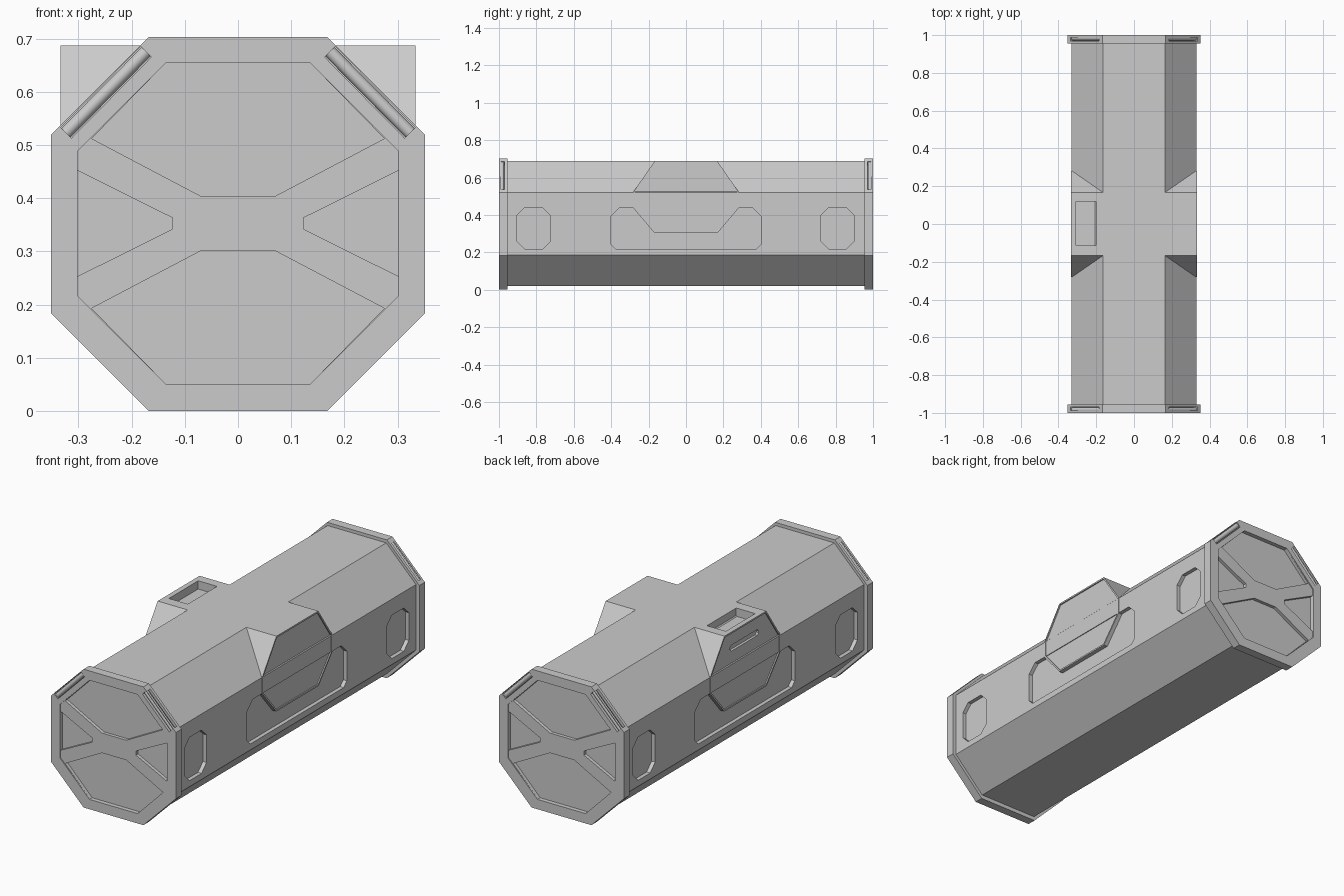
import bpy, bmesh, math
from mathutils import Vector

if "Cube" in bpy.data.objects:
    bpy.data.objects.remove(bpy.data.objects["Cube"])


def prism(name, pts, axis, a, b):
    """Extrude a 2D profile along x (pts = y,z), y (pts = x,z) or z (pts = x,y)."""
    place = {'x': lambda u, v, t: (t, u, v),
             'y': lambda u, v, t: (u, t, v),
             'z': lambda u, v, t: (u, v, t)}[axis]
    bm = bmesh.new()
    lo = [bm.verts.new(place(u, v, a)) for u, v in pts]
    hi = [bm.verts.new(place(u, v, b)) for u, v in pts]
    bm.faces.new(lo)
    bm.faces.new(hi)
    n = len(pts)
    for i in range(n):
        bm.faces.new((lo[i], lo[(i + 1) % n], hi[(i + 1) % n], hi[i]))
    bmesh.ops.recalc_face_normals(bm, faces=bm.faces)
    me = bpy.data.meshes.new(name)
    bm.to_mesh(me)
    bm.free()
    ob = bpy.data.objects.new(name, me)
    bpy.context.collection.objects.link(ob)
    return ob


def carve(ob, cutters):
    """Subtract the cutters, bake the result and delete the cutters."""
    for c in cutters:
        m = ob.modifiers.new("cut", 'BOOLEAN')
        m.operation, m.solver, m.object = 'DIFFERENCE', 'EXACT', c
    bpy.context.view_layer.update()
    dg = bpy.context.evaluated_depsgraph_get()
    me = bpy.data.meshes.new_from_object(ob.evaluated_get(dg))
    ob.modifiers.clear()
    ob.data = me
    for c in cutters:
        bpy.data.objects.remove(c, do_unlink=True)


def octagon(u0, u1, v0, v1, ct, cb=None):
    """Rectangle with its top corners cut by ct and its bottom corners by cb."""
    cb = ct if cb is None else cb
    return [(u0 + cb, v0), (u1 - cb, v0), (u1, v0 + cb), (u1, v1 - ct),
            (u1 - ct, v1), (u0 + ct, v1), (u0, v1 - ct), (u0, v0 + cb)]


# Octagonal body with recessed side panels
body = prism("body", octagon(-.332, .332, .02, .687, .167), 'y', -.96, .96)
cuts = []
for s in (-1, 1):
    for y in (-.815, .81):
        cuts.append(prism("cut", octagon(y - .088, y + .088, .218, .438, .04),
                          'x', s * .312, s * .4))
    cuts.append(prism("cut", octagon(-.4, .4, .218, .438, .045, .025),
                      'x', s * .312, s * .4))
carve(body, cuts)

# Side pods filling the chamfered corners, with a shallow recessed face
outer = [(-.17, .305), (.17, .305), (.28, .435), (.28, .525),
         (.168, .687), (-.168, .687), (-.28, .525), (-.28, .435)]
inner = [(-.166, .313), (.166, .313), (.272, .438), (.272, .523),
         (.165, .679), (-.165, .679), (-.272, .523), (-.272, .438)]
for s, side in ((-1, "left"), (1, "right")):
    pod = prism(side + "_pod", outer, 'x', s * .165, s * .334)
    cuts = [prism("cut", inner, 'x', s * .328, s * .4)]
    if s < 0:
        # tray in the top and a slim slot in the side of the left pod
        cuts.append(prism("cut", [(-.308, -.115), (-.202, -.115), (-.202, .12), (-.308, .12)],
                          'z', .645, .75))
        cuts.append(prism("cut", octagon(-.115, .115, .585, .615, .01), 'x', -.315, -.4))
    carve(pod, cuts)

# End caps: recessed face, four pockets leaving an X brace, diagonal light slots
for e, end in ((-1, "front"), (1, "back")):
    cap = prism(end + "_cap", octagon(-.351, .351, 0, .703, .183), 'y', e * .955, e)
    cuts = [prism("cut", octagon(-.302, .302, .05, .655, .167), 'y', e * .995, e * 1.1)]
    top = [(-.275, .512), (-.068, .403), (.068, .403), (.275, .512), (.135, .655), (-.135, .655)]
    flank = [(.302, .452), (.123, .363), (.123, .342), (.302, .253)]
    for p in (top, [(x, .705 - z) for x, z in top],
              flank, [(-x, z) for x, z in flank]):
        cuts.append(prism("cut", p, 'y', e * .978, e * 1.2))
    for s in (-1, 1):
        notch = [(s * .183, .685), (s * .333, .533), (s * .313, .513), (s * .163, .665)]
        cuts.append(prism("cut", notch, 'y', e * .968, e * 1.15))
        slit = [(s * .21, .708), (s * .358, .558), (s * .313, .513), (s * .163, .665)]
        cuts.append(prism("cut", slit, 'y', e * .970, e * .988))
    carve(cap, cuts)
    # Round bars lying in the slots
    for s, side in ((-1, "left"), (1, "right")):
        a, b = Vector((s * .173, e * .984, .675)), Vector((s * .323, e * .984, .523))
        bpy.ops.mesh.primitive_cylinder_add(vertices=24, radius=.012, depth=(b - a).length,
                                            location=(a + b) / 2)
        bar = bpy.context.object
        bar.name = f"{end}_{side}_bar"
        bar.rotation_euler = (b - a).to_track_quat('Z', 'Y').to_euler()
        bpy.ops.object.shade_smooth_by_angle(angle=math.radians(40))
